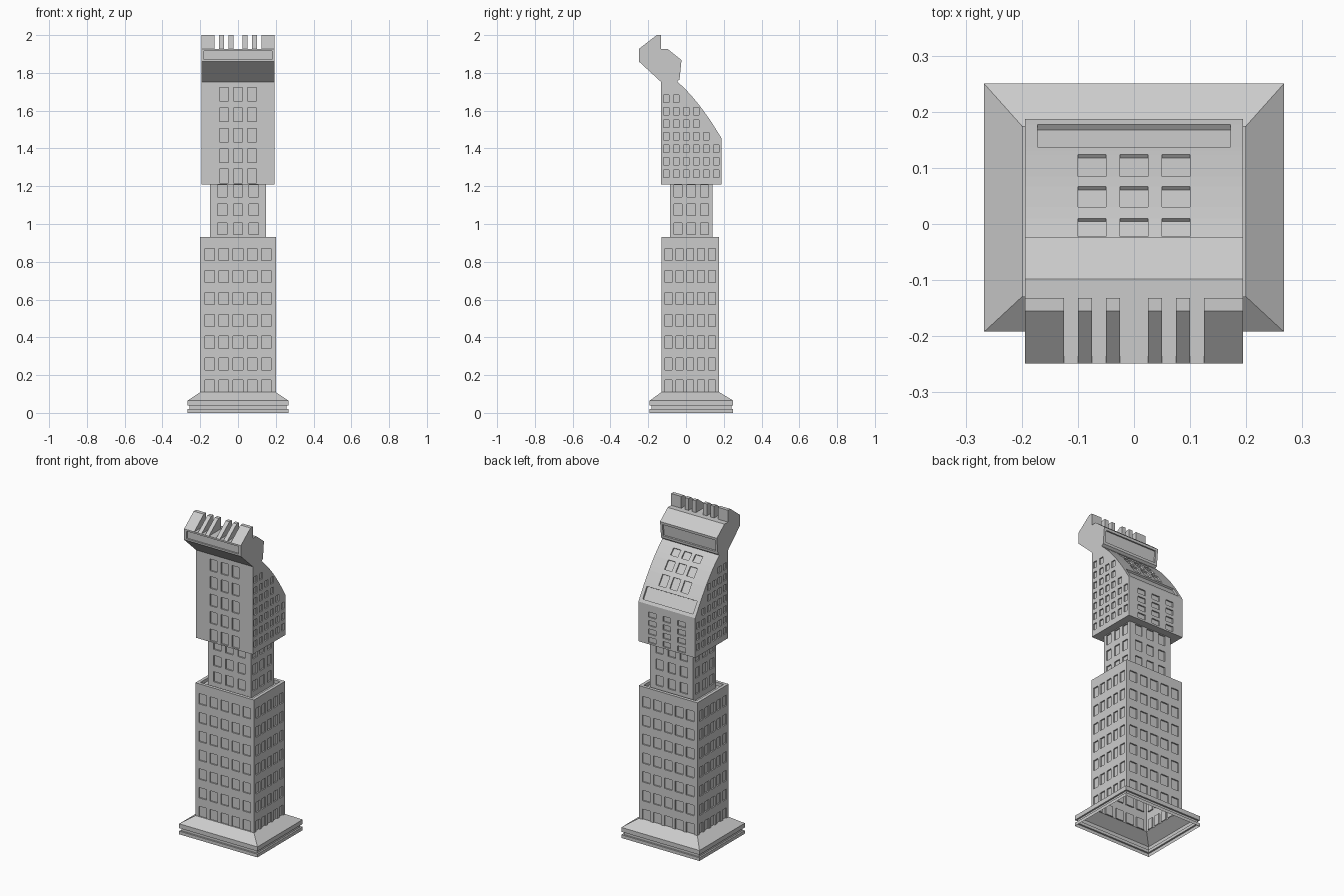
import bpy, bmesh
from mathutils import Vector

cube = bpy.data.objects.get("Cube")
if cube:
    bpy.data.objects.remove(cube)

stone = bpy.data.materials.new("grey_stone")
stone.use_nodes = True
GREY = (0.6, 0.6, 0.6, 1)
stone.diffuse_color = GREY
stone.node_tree.nodes["Principled BSDF"].inputs["Base Color"].default_value = GREY


def finish(bm, name):
    bmesh.ops.remove_doubles(bm, verts=bm.verts, dist=0.0002)
    mesh = bpy.data.meshes.new(name)
    bm.to_mesh(mesh)
    bm.free()
    mesh.materials.append(stone)
    obj = bpy.data.objects.new(name, mesh)
    bpy.context.collection.objects.link(obj)
    return obj


def face(bm, pts, flip=False):
    pts = pts[::-1] if flip else pts
    bm.faces.new([bm.verts.new(p) for p in pts])


def breaks(lo, hi, mid, pitch, count, size):
    """Edges of evenly spaced openings between lo and hi."""
    out = [lo]
    for i in range(count):
        c = mid + (i - (count - 1) / 2) * pitch
        out += [c - size / 2, c + size / 2]
    return out + [hi]


def panel(bm, f, ss, ts, depth=0.008, flip=False, keep=None):
    """Grid wall f(s, t); every odd cell becomes a recessed window."""
    for i in range(len(ss) - 1):
        for j in range(len(ts) - 1):
            cell = [(ss[i], ts[j]), (ss[i + 1], ts[j]), (ss[i + 1], ts[j + 1]), (ss[i], ts[j + 1])]
            q = [Vector(f(*c)) for c in cell]
            if not (i % 2 and j % 2) or (keep and not keep(*cell[2])):
                face(bm, q, flip)
                continue
            n = (q[1] - q[0]).cross(q[3] - q[0]).normalized() * (-1 if flip else 1)
            r = [p - n * depth for p in q]
            face(bm, r, flip)
            for k in range(4):
                m = (k + 1) % 4
                face(bm, [q[k], q[m], r[m], r[k]], flip)


def loft(bm, rings):
    """Rectangular rings (half width, front y, back y, z) joined in order."""
    loops = [[(-w, a, z), (w, a, z), (w, b, z), (-w, b, z)] for w, a, b, z in rings]
    for lo, hi in zip(loops, loops[1:]):
        for k in range(4):
            m = (k + 1) % 4
            face(bm, [lo[k], lo[m], hi[m], hi[k]])


def side_walls(bm, w, ys, zs, keep=None):
    for x in (w, -w):
        panel(bm, lambda s, t: (x, s, t), ys, zs, flip=x < 0, keep=keep)


def end_walls(bm, xs, zs, front=None, back=None):
    if front is not None:
        panel(bm, lambda s, t: (s, front, t), xs, zs)
    if back is not None:
        panel(bm, lambda s, t: (s, back, t), xs, zs, flip=True)


# Grooved plinth, open underneath
bm = bmesh.new()
F, B = -0.192, 0.25
loft(bm, [(0.267, F, B, 0), (0.267, F, B, 0.02), (0.257, F + .01, B - .01, 0.02),
          (0.257, F + .01, B - .01, 0.038), (0.267, F, B, 0.038), (0.267, F, B, 0.065),
          (0.2, -0.13, 0.175, 0.11)])
finish(bm, "plinth")

# Lower tower with a parapet rim
bm = bmesh.new()
zs = breaks(0.11, 0.93, 0.49, 0.116, 7, 0.064)
end_walls(bm, breaks(-0.2, 0.2, 0, 0.075, 5, 0.052), zs, -0.13, 0.175)
side_walls(bm, 0.2, breaks(-0.13, 0.175, 0.0225, 0.057, 5, 0.037), zs)
loft(bm, [(0.2, -0.13, 0.175, 0.93), (0.18, -0.11, 0.155, 0.93),
          (0.18, -0.11, 0.155, 0.91), (0.147, -0.085, 0.14, 0.91)])
finish(bm, "lower_tower")

# Narrow waist
bm = bmesh.new()
zs = breaks(0.91, 1.21, 1.075, 0.1, 3, 0.062)
end_walls(bm, breaks(-0.147, 0.147, 0, 0.083, 3, 0.05), zs, -0.085, 0.14)
side_walls(bm, 0.147, breaks(-0.085, 0.14, 0.0275, 0.07, 3, 0.043), zs)
finish(bm, "waist")

# Upper block with a curved sloping back
W, Y0, Y1, Z0, EAVE, TOP = 0.194, -0.132, 0.187, 1.21, 1.455, 1.755
RIDGE = -0.048


def slope_z(y):
    s = (y - RIDGE) / (Y1 - RIDGE)
    return TOP + (EAVE - TOP) * s + 0.1 * s * (1 - s)


window_rows = [RIDGE, -0.022, 0.01, 0.03, 0.067, 0.085, 0.124, 0.13]
ledge_rows = [0.13, 0.137, 0.177, Y1]
bm = bmesh.new()
side_walls(bm, W, breaks(Y0, Y1, 0.0275, 0.053, 6, 0.03), breaks(Z0, TOP, 1.465, 0.066, 7, 0.04),
           keep=lambda y, z: y < RIDGE or z < slope_z(y) - 0.012)
curve = window_rows + ledge_rows[1:]
for a, b in zip(curve, curve[1:]):
    bmesh.ops.bisect_plane(bm, geom=bm.verts[:] + bm.edges[:] + bm.faces[:],
                           plane_co=(0, a, slope_z(a)),
                           plane_no=(0, slope_z(a) - slope_z(b), b - a), clear_outer=True)
end_walls(bm, breaks(-W, W, 0, 0.075, 3, 0.047), breaks(Z0, TOP, 1.47, 0.108, 5, 0.072), front=Y0)
end_walls(bm, breaks(-W, W, 0, 0.1, 3, 0.053), breaks(Z0, EAVE, 1.315, 0.052, 4, 0.032), back=Y1)
on_slope = lambda s, t: (s, t, slope_z(t))
panel(bm, on_slope, breaks(-W, W, 0, 0.075, 3, 0.05), window_rows)
panel(bm, on_slope, [-W, -0.172, 0.172, W], ledge_rows, depth=0.011)
loft(bm, [(0.147, -0.085, 0.14, Z0), (W, Y0, Y1, Z0)])
finish(bm, "upper_block")


def prism(bm, profile, x0, x1, framed=()):
    """Extrude a (y, z) profile along x; framed edges get a sunken panel."""
    for k, p in enumerate(profile):
        q = profile[(k + 1) % len(profile)]
        f = lambda s, t: (s, p[0] + (q[0] - p[0]) * t, p[1] + (q[1] - p[1]) * t)
        if k in framed:
            panel(bm, f, [x0, x0 + 0.015, x1 - 0.015, x1], [0, 0.15, 0.85, 1], depth=0.01)
        else:
            panel(bm, f, [x0, x1], [0, 1])
    for x in (x0, x1):
        face(bm, [(x, y, z) for y, z in profile], flip=x == x1)


# Overhanging head with sunken front and back panels
bm = bmesh.new()
prism(bm, [(-0.132, 1.752), (-0.249, 1.86), (-0.249, 1.927), (-0.098, 1.927),
           (-0.024, 1.868), (-0.034, 1.765), (-0.05, 1.752)], -W, W, framed=(1, 4))
finish(bm, "head")

# Crown of sloped fins
fin = [(-0.249, 1.927), (-0.155, 2.0), (-0.132, 2.0), (-0.132, 1.927)]
bm = bmesh.new()
for a, b in ((0.025, 0.05), (0.075, 0.1), (0.125, W)):
    for x0, x1 in ((a, b), (-b, -a)):
        prism(bm, fin, x0, x1)
finish(bm, "crown_fins")
